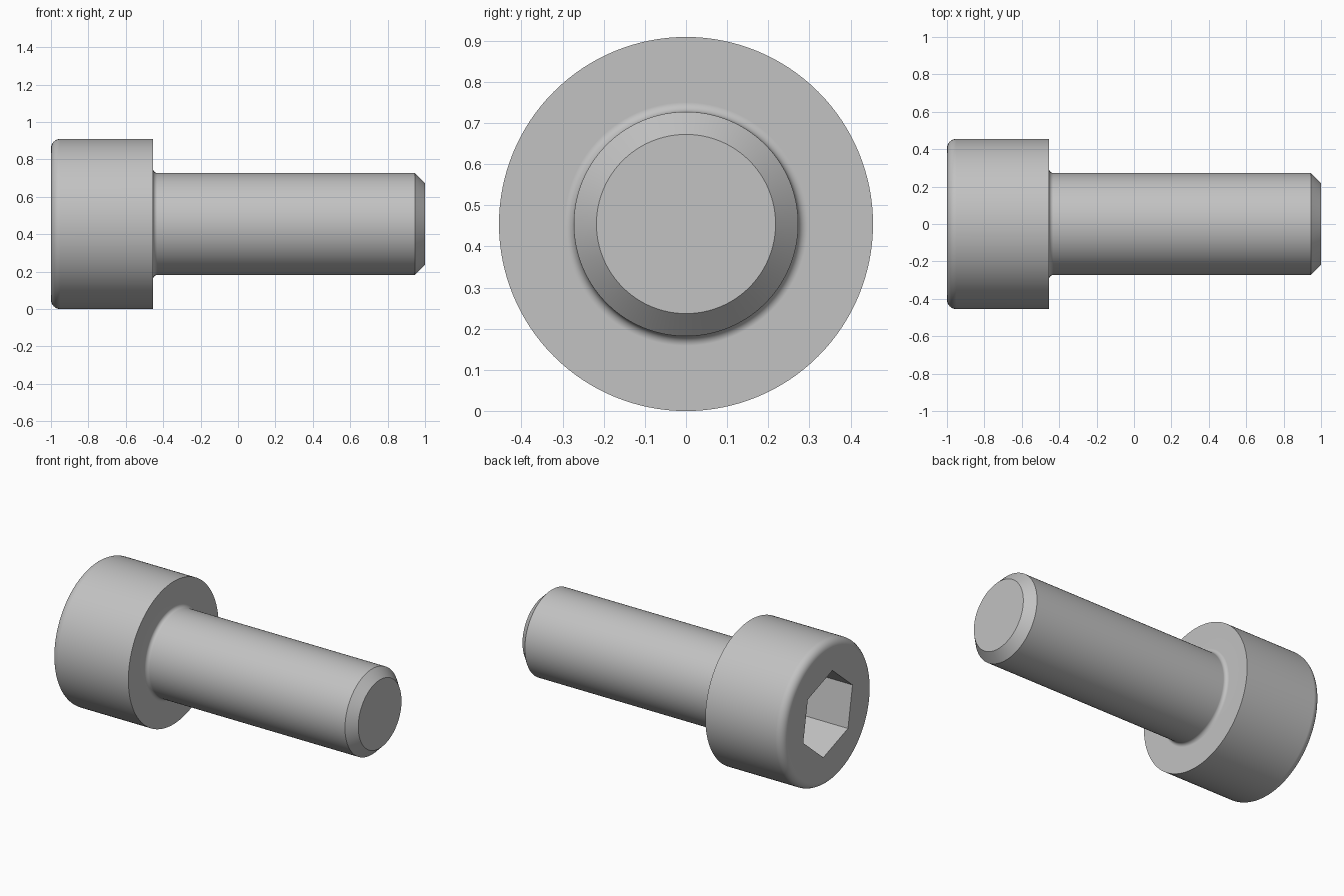
import bpy, bmesh, math
from mathutils import Matrix, Vector

cube = bpy.data.objects.get("Cube")
if cube:
    bpy.data.objects.remove(cube, do_unlink=True)

HEAD_R, SHANK_R = 0.4545, 0.2727
HEAD_END = -0.4545        # underside of the head
EDGE_R, FILLET_R = 0.05, 0.023
CHAMFER = 0.055
HEX_R, HEX_DEPTH, HEX_TURN = 0.264, 0.32, 20
STEPS = 128

steel = bpy.data.materials.new("steel grey")
steel.use_nodes = True
grey = (0.54, 0.54, 0.54, 1)
steel.diffuse_color = grey
steel.node_tree.nodes["Principled BSDF"].inputs["Base Color"].default_value = grey


def add_object(name, bm):
    bmesh.ops.recalc_face_normals(bm, faces=bm.faces)
    mesh = bpy.data.meshes.new(name)
    bm.to_mesh(mesh)
    bm.free()
    obj = bpy.data.objects.new(name, mesh)
    bpy.context.collection.objects.link(obj)
    mesh.materials.append(steel)
    obj.location.z = HEAD_R
    return obj


def arc(x, r, radius, start, end, count):
    """Points (x, r) of a rounded corner in the profile."""
    angles = [math.radians(start + (end - start) * i / count) for i in range(count + 1)]
    return [(x + radius * math.cos(a), r + radius * math.sin(a)) for a in angles]


# Half profile from the socket face to the tip
profile = arc(-1 + EDGE_R, HEAD_R - EDGE_R, EDGE_R, 180, 90, 8)
profile += [(HEAD_END, HEAD_R)]
profile += arc(HEAD_END + FILLET_R, SHANK_R + FILLET_R, FILLET_R, 180, 270, 6)
profile += [(1 - CHAMFER, SHANK_R), (1, SHANK_R - CHAMFER)]

# Turn the profile around the long axis, then cap both ends
bm = bmesh.new()
verts = [bm.verts.new((x, 0, r)) for x, r in profile]
edges = [bm.edges.new(pair) for pair in zip(verts, verts[1:])]
bmesh.ops.spin(bm, geom=verts + edges, cent=(0, 0, 0), axis=(1, 0, 0),
               angle=math.tau, steps=STEPS)
bmesh.ops.remove_doubles(bm, verts=bm.verts, dist=0.0001)
bmesh.ops.holes_fill(bm, edges=[e for e in bm.edges if e.is_boundary], sides=0)
screw = add_object("cap_screw_body", bm)

# Hexagonal socket cutter
bm = bmesh.new()
ring = []
for i in range(6):
    a = math.radians(HEX_TURN + 60 * i)
    ring.append(bm.verts.new((-1.1, -HEX_R * math.cos(a), HEX_R * math.sin(a))))
base = bm.faces.new(ring)
extruded = bmesh.ops.extrude_face_region(bm, geom=[base], use_keep_orig=True)["geom"]
bmesh.ops.translate(bm, vec=(0.1 + HEX_DEPTH, 0, 0),
                    verts=[g for g in extruded if isinstance(g, bmesh.types.BMVert)])
cutter = add_object("hex_socket_cutter", bm)
cutter.hide_render = True

# Cut the socket and discard the cutter
cut = screw.modifiers.new("hex socket", "BOOLEAN")
cut.operation = "DIFFERENCE"
cut.solver = "EXACT"
cut.object = cutter
bpy.ops.object.select_all(action="DESELECT")
screw.select_set(True)
bpy.context.view_layer.objects.active = screw
bpy.ops.object.modifier_apply(modifier=cut.name)
bpy.data.objects.remove(cutter, do_unlink=True)

# Smooth round surfaces, crisp edges, flat end faces
bpy.ops.object.shade_smooth_by_angle(angle=math.radians(30))
weighted = screw.modifiers.new("weighted normals", "WEIGHTED_NORMAL")
weighted.keep_sharp = True
